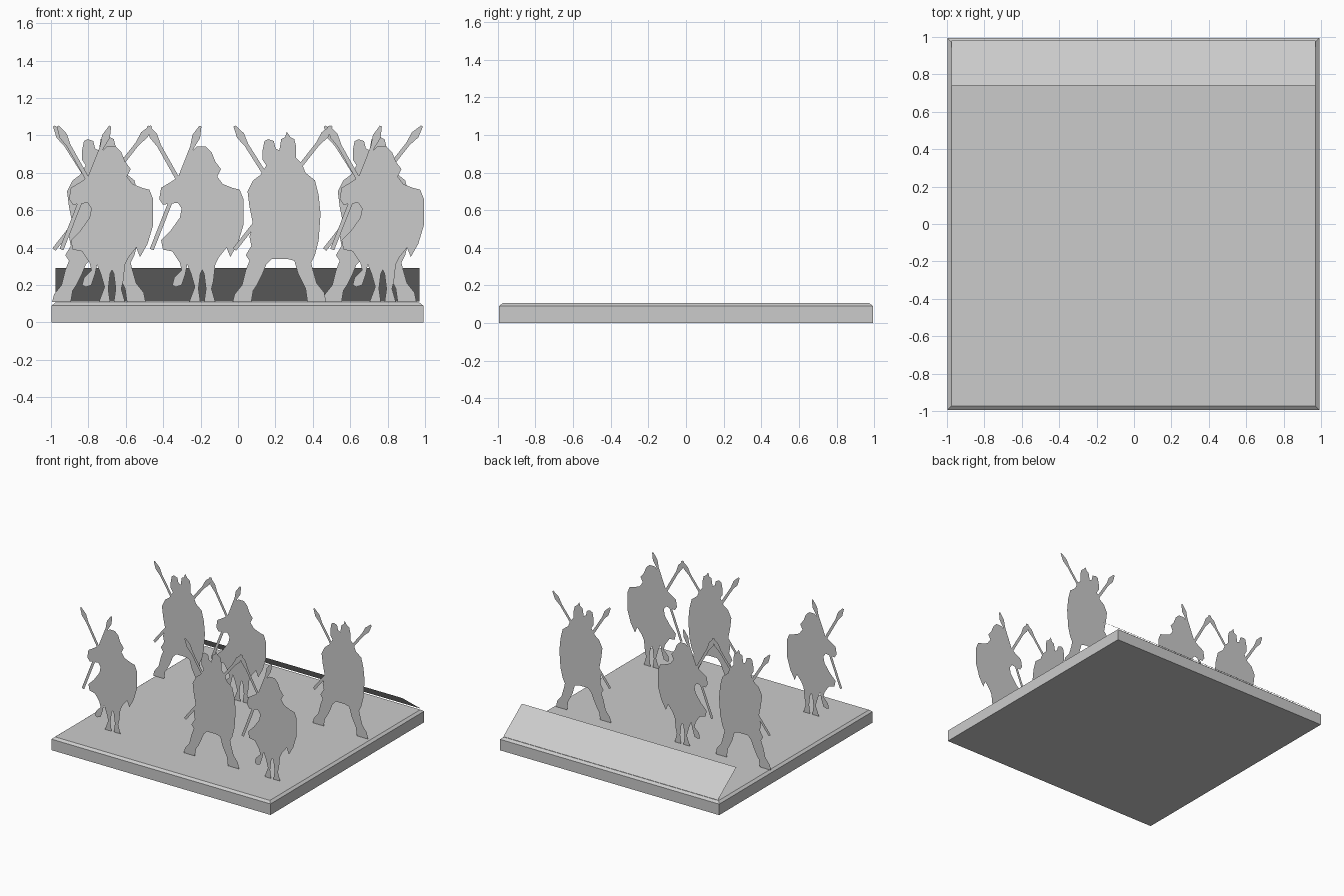
import bpy
import bmesh
from mathutils import Vector
from mathutils.geometry import delaunay_2d_cdt

default_cube = bpy.data.objects.get("Cube")
if default_cube:
    bpy.data.objects.remove(default_cube, do_unlink=True)

# One plain grey for the whole piece
stone = bpy.data.materials.new("stone grey")
stone.use_nodes = True
stone.diffuse_color = (0.6, 0.6, 0.6, 1.0)
stone.node_tree.nodes["Principled BSDF"].inputs["Base Color"].default_value = stone.diffuse_color


def add_object(name, mesh, location=(0, 0, 0)):
    mesh.materials.append(stone)
    obj = bpy.data.objects.new(name, mesh)
    obj.location = location
    bpy.context.collection.objects.link(obj)


# Square base with a narrow sloped rim around its top
def build_base(half, side_height, top_height, rim):
    bm = bmesh.new()
    rings = []
    for reach, z in ((half, 0), (half, side_height), (half - rim, top_height)):
        rings.append([bm.verts.new((sx * reach, sy * reach, z))
                      for sx, sy in ((-1, -1), (1, -1), (1, 1), (-1, 1))])
    for lower, upper in zip(rings, rings[1:]):
        for i in range(4):
            j = (i + 1) % 4
            bm.faces.new((lower[i], lower[j], upper[j], upper[i]))
    bm.faces.new(reversed(rings[0]))
    bm.faces.new(rings[-1])
    mesh = bpy.data.meshes.new("base")
    bm.to_mesh(mesh)
    bm.free()
    add_object("base", mesh, (-0.003, 0, 0))


build_base(0.994, 0.09, 0.106, 0.02)

# Label plate leaning forward over the back edge
plate = bpy.data.meshes.new("back_plate")
plate.from_pydata([(-0.975, 0.98, 0.112), (0.97, 0.98, 0.112),
                   (0.97, 0.74, 0.29), (-0.975, 0.74, 0.29)], [], [(0, 1, 2, 3)])
add_object("back_plate", plate)

# Body outlines in hundredths (across, up)
striding_body = [
    # left leg, skirt and arm
    (-3, 11), (-2, 15), (2, 20), (4, 28), (6, 33), (4, 36), (7, 41), (6, 46),
    (8, 52), (7, 57), (6, 62), (5, 70), (8, 76), (12, 79),
    # two heads
    (15, 84), (13, 87), (13, 92), (14, 97), (16, 98), (19, 97), (20, 93), (22, 92),
    (23, 98), (25, 99), (26, 102), (28, 99), (30, 98), (31, 94), (31, 88), (34, 85),
    # shield side
    (36, 80), (41, 76), (43, 68), (44, 58), (43, 44), (41, 36), (39, 32),
    # right leg and stride
    (40, 28), (42, 21), (46, 16), (47, 11), (37, 11), (36, 18), (32, 26),
    (30, 33), (26, 34), (18, 34), (15, 31), (13, 26), (10, 20), (8, 17), (7, 11),
]

hooded_body = [
    # raised foot and coat hem
    (17, 19), (15, 20), (16, 24), (20, 28), (19, 32), (15, 38), (10, 39), (9, 44),
    (14, 49), (19, 56), (20, 61), (18, 64),
    # arm
    (10, 63), (8, 66), (9, 72), (14, 75), (17, 77), (22, 79),
    # hood and shoulder
    (25, 82), (23, 86), (25, 91), (28, 94), (33, 94), (36, 91), (38, 86), (41, 82),
    (39, 78), (42, 74), (47, 72), (51, 71), (53, 66),
    # shield side
    (53, 52), (50, 42), (46, 35), (44, 40), (40, 35), (38, 31),
    # standing legs
    (37, 22), (36, 18), (38, 11), (32, 11), (33, 18), (32, 26), (31, 28),
    (30, 26), (29, 18), (30, 11), (24, 11), (27, 19), (25, 26), (23, 31),
    (22, 26), (20, 20),
]


# Straight shaft with a leaf-shaped head
def spear(tip, butt):
    tip, butt = Vector(tip), Vector(butt)
    along = (butt - tip).normalized()
    side = Vector((-along.y, along.x))
    profile = [(0, 0.6), (6, 2.2), (12, 1.1), ((butt - tip).length, 1.1)]
    left = [tip + along * d + side * w for d, w in profile]
    right = [tip + along * d - side * w for d, w in profile]
    return left + right[::-1]


# Merge the overlapping shapes of a figure into one flat cut-out
def cut_out(name, shapes, middle):
    points, loops = [], []
    for shape in shapes:
        start = len(points)
        points += [Vector((p[0] - middle, p[1])) / 100 for p in shape]
        loops.append(list(range(start, len(points))))
    verts, _, faces, *_ = delaunay_2d_cdt(points, [], loops, 1, 1e-5)
    mesh = bpy.data.meshes.new(name)
    mesh.from_pydata([(v.x, 0, v.y) for v in verts], [], faces)
    return mesh


striding_pair = cut_out("striding_pair", [
    striding_body, spear((-2, 105), (17, 75)), spear((50, 105), (-2, 39))], 24)
hooded_guard = cut_out("hooded_guard", [
    hooded_body, spear((2, 105), (20, 73)), spear((30, 105), (4, 39))], 26)

# Two rows of figures on four evenly spaced columns
spacing = 0.4825
columns = [spacing * (i - 1.5) for i in range(4)]
front_row, back_row = -0.66, 0.32
for mesh, places in (
        (striding_pair, ((0, back_row), (2, front_row), (3, back_row))),
        (hooded_guard, ((0, front_row), (1, back_row), (3, front_row)))):
    for i, row in places:
        add_object(mesh.name, mesh.copy(), (columns[i], row, 0))
    bpy.data.meshes.remove(mesh)
